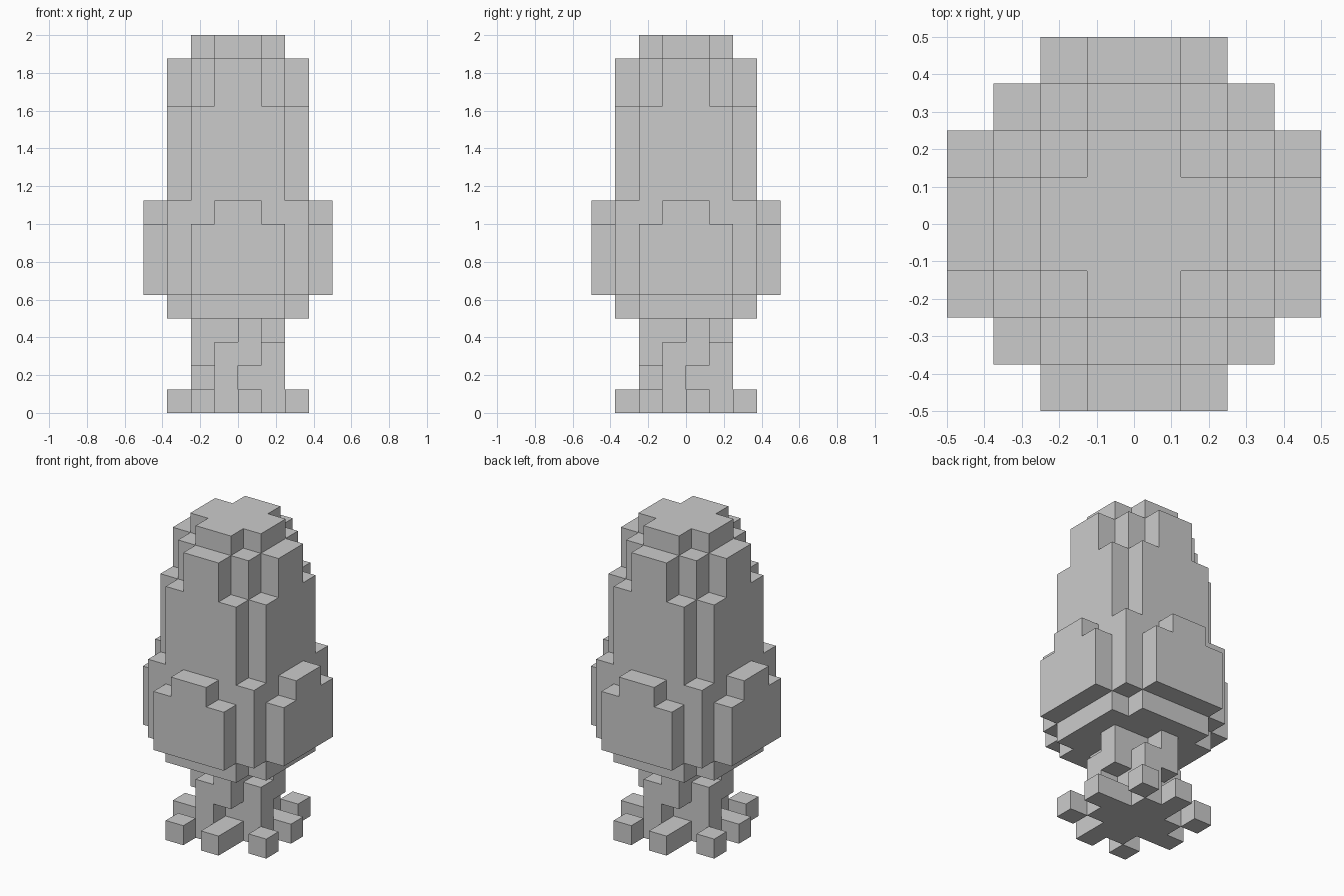
import bpy, bmesh
from mathutils import Vector

if "Cube" in bpy.data.objects:
    bpy.data.objects.remove(bpy.data.objects["Cube"])

U = 0.125  # edge of one block


def box(x0, x1, y0, y1, z0, z1):
    """Set of grid cells inside a box given in block units."""
    return {(x, y, z) for x in range(x0, x1) for y in range(y0, y1) for z in range(z0, z1)}


def cross(a, b, z0, z1):
    """Two overlapping slabs: half sizes a by b and b by a."""
    return box(-a, a, -b, b, z0, z1) | box(-b, b, -a, a, z0, z1)


def four_turns(cells):
    """Repeat cells at four quarter turns about the z axis."""
    out = set()
    for _ in range(4):
        out |= cells
        cells = {(-y - 1, x, z) for x, y, z in cells}
    return out


def build(name, cells):
    """Skin the outside of a set of cells and merge coplanar faces."""
    bm = bmesh.new()
    for c in cells:
        for axis in range(3):
            for side in (0, 1):
                n = list(c)
                n[axis] += 1 if side else -1
                if tuple(n) in cells:
                    continue
                corners = []
                for u, v in ((0, 0), (1, 0), (1, 1), (0, 1)):
                    p = list(c)
                    p[axis] += side
                    p[(axis + 1) % 3] += u
                    p[(axis + 2) % 3] += v
                    corners.append(bm.verts.new(Vector(p) * U))
                bm.faces.new(corners if side else corners[::-1])
    bmesh.ops.remove_doubles(bm, verts=bm.verts[:], dist=0.001)
    bmesh.ops.dissolve_limit(bm, angle_limit=0.01, verts=bm.verts[:], edges=bm.edges[:])
    mesh = bpy.data.meshes.new(name)
    bm.to_mesh(mesh)
    bm.free()
    obj = bpy.data.objects.new(name, mesh)
    bpy.context.collection.objects.link(obj)
    return obj


# Trunk: square core with a stepped, twisting ridge on each side
ridge = box(-1, 0, -2, -1, 0, 3) | box(0, 1, -2, -1, 2, 4)
build("trunk", box(-1, 1, -1, 1, 0, 4) | four_turns(ridge))

# Roots: a long one and a loose stub on each side
build("roots", four_turns(box(0, 1, -3, -1, 0, 1) | box(-2, -1, -3, -2, 0, 1)))

# Foliage: stacked layers from the underside to the cap
foliage = cross(3, 2, 4, 5)
foliage |= box(-3, 3, -3, 3, 5, 9) | cross(4, 2, 5, 8) | cross(4, 1, 8, 9)
foliage |= cross(3, 2, 9, 13)
foliage |= cross(3, 1, 13, 15) | box(-2, 2, -2, 2, 13, 15)
foliage |= cross(2, 1, 15, 16)
build("foliage", foliage)
